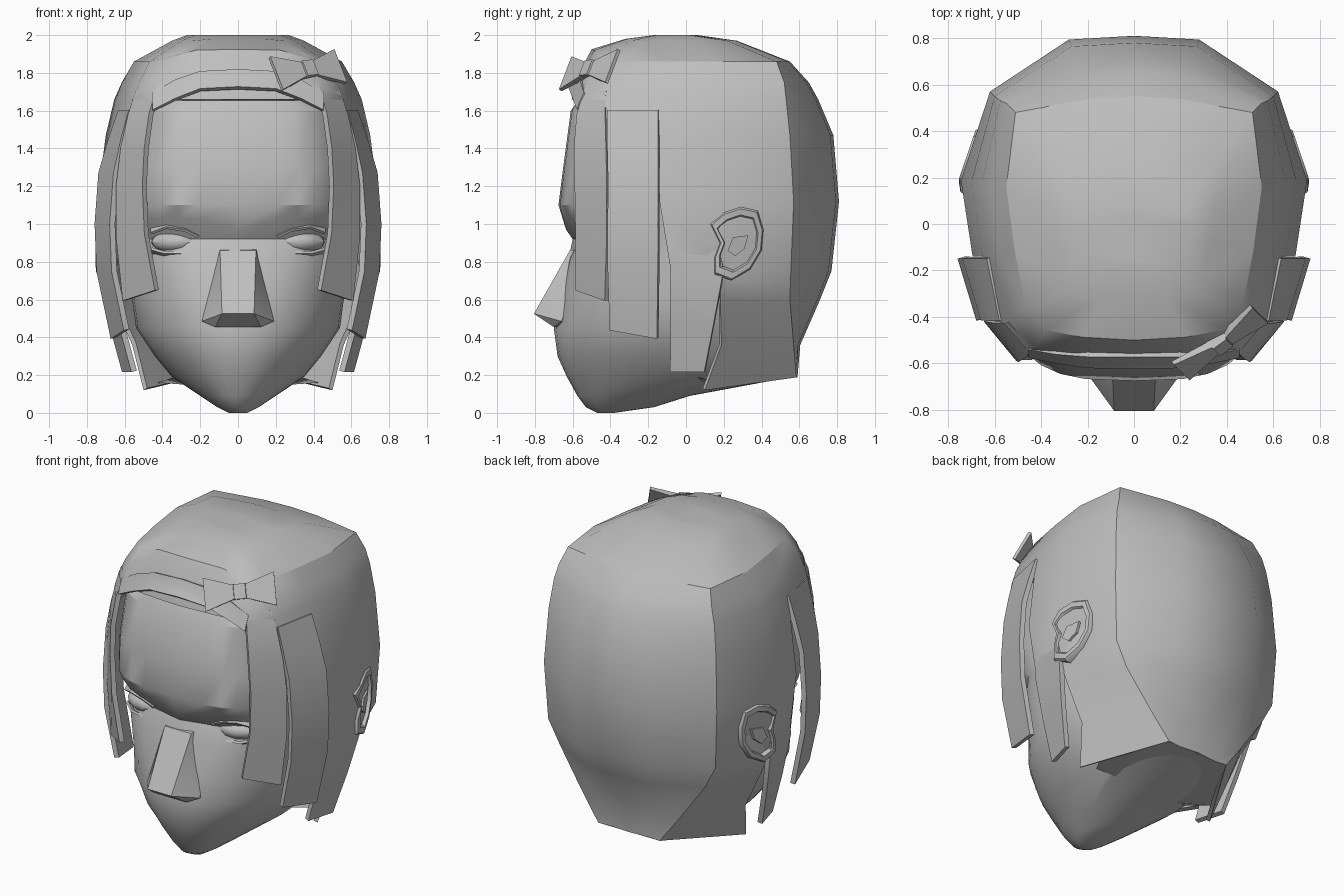
import bpy, bmesh, math
from mathutils import Matrix, Vector

if "Cube" in bpy.data.objects:
    bpy.data.objects.remove(bpy.data.objects["Cube"])

grey = bpy.data.materials.new("plain_grey")
grey.diffuse_color = (0.52, 0.52, 0.52, 1)
grey.use_nodes = True
grey.node_tree.nodes["Principled BSDF"].inputs["Base Color"].default_value = grey.diffuse_color


def finish(name, bm, mirror=False, thick=0.0, offset=0.0):
    bmesh.ops.remove_doubles(bm, verts=bm.verts, dist=0.0005)
    bmesh.ops.recalc_face_normals(bm, faces=bm.faces)
    me = bpy.data.meshes.new(name)
    bm.to_mesh(me)
    bm.free()
    me.materials.append(grey)
    ob = bpy.data.objects.new(name, me)
    bpy.context.collection.objects.link(ob)
    if mirror:
        ob.modifiers.new("mirror", 'MIRROR')
    if thick:
        m = ob.modifiers.new("thick", 'SOLIDIFY')
        m.thickness, m.offset = thick, offset
    return ob


def grid(name, rows, closed=False, caps=False, keep=lambda r, c: True, **kw):
    """Skin a list of equal-length point rows."""
    bm = bmesh.new()
    vs = [[bm.verts.new(p) for p in row] for row in rows]
    n = len(rows[0])
    for r in range(len(rows) - 1):
        for c in range(n if closed else n - 1):
            if keep(r, c):
                d = (c + 1) % n
                bm.faces.new((vs[r][c], vs[r][d], vs[r + 1][d], vs[r + 1][c]))
    if caps:
        bm.faces.new(vs[0])
        bm.faces.new(vs[-1])
    bmesh.ops.delete(bm, geom=[v for v in bm.verts if not v.link_faces], context='VERTS')
    return finish(name, bm, **kw)


def hull(name, pts, mirror=False):
    bm = bmesh.new()
    for p in pts:
        bm.verts.new(p)
    res = bmesh.ops.convex_hull(bm, input=bm.verts)
    bmesh.ops.delete(bm, geom=[g for g in res["geom_interior"] if isinstance(g, bmesh.types.BMVert)],
                     context='VERTS')
    return finish(name, bm, mirror)


# head: superellipse rings (z, half width, front y, back y, squareness)
levels = [(0.0, .05, -.47, -.38, 2), (.03, .11, -.53, -.17, 2), (.09, .20, -.575, .02, 2),
          (.19, .35, -.63, .56, 2), (.3, .44, -.68, .55, 2), (.45, .54, -.70, .58, 2),
          (.6, .56, -.665, .62, 2.1), (.82, .57, -.62, .7, 2.5), (.92, .57, -.60, .72, 2.8),
          (1.0, .58, -.635, .72, 3.1), (1.1, .58, -.675, .72, 3.2), (1.3, .58, -.65, .7, 3.3),
          (1.6, .55, -.61, .65, 3.2), (1.75, .46, -.50, .55, 2.7)]
rows = []
for z, w, yf, yb, n in levels:
    yc = min(-.05, (yf + yb) / 2)
    row = []
    for i in range(32):
        a = 2 * math.pi * i / 32
        s, c = math.sin(a), math.cos(a)
        x = w * math.copysign(abs(s) ** (2 / n), s)
        y = yc + (yf - yc if c > 0 else yb - yc) * abs(c) ** (2 / n)
        zz = z
        if c > 0 and .12 < abs(x) < .52:
            if .87 < z < .97:
                y += .035                   # eye sockets
            elif z == 1.0:
                zz += .03                   # raised brow edge
        elif c > 0 and z == 1.0:
            zz -= .03
        row.append((x, y, zz))
    rows.append(row)
grid("head", rows, closed=True, caps=True)

# underside between jaw and back hair
grid("nape_underside", [[(0, 0, .13), (0, .2, .165), (0, .33, .175), (0, .58, .185)],
                        [(.30, 0, .2), (.43, .2, .16), (.37, .33, .172), (.22, .58, .185)]],
     mirror=True)

# nose
hull("nose", [(s * x, y, z) for s in (-1, 1) for x, y, z in
              ((.095, -.615, .86), (.085, -.805, .525), (.19, -.66, .485), (.12, -.70, .455),
               (.11, -.5, .88), (.13, -.5, .46))])

# eyes and lids
bm = bmesh.new()
bmesh.ops.create_uvsphere(bm, u_segments=12, v_segments=8, radius=1,
                          matrix=Matrix.Translation((.335, -.47, .905)) @ Matrix.Rotation(.3, 4, 'Z')
                          @ Matrix.Diagonal((.13, .085, .06, 1)))
finish("eyes", bm, mirror=True)
grid("upper_eyelids", [[(.21, -.57, .93), (.28, -.58, .965), (.38, -.56, .98), (.46, -.50, .95)],
                       [(.21, -.51, .96), (.28, -.51, 1.01), (.38, -.49, 1.03), (.46, -.45, .99)]],
     mirror=True, thick=.015)
grid("lower_eyelids", [[(.21, -.56, .87), (.29, -.56, .85), (.39, -.535, .85), (.46, -.48, .87)],
                       [(.21, -.51, .85), (.29, -.51, .82), (.39, -.47, .82), (.46, -.44, .85)]],
     mirror=True, thick=.015)

# hair cap: half rings (z, half width, front y, back y, corner x, corner y)
rings = [(2.0, .27, -.17, .06, .22, .04), (1.97, .35, -.32, .27, .33, .22),
         (1.86, .55, -.50, .55, .51, .48), (1.75, .615, -.575, .65, .55, .52),
         (1.66, .655, -.605, .70, .575, .53), (1.47, .70, -.6, .78, .60, .55),
         (1.12, .745, -.58, .81, .62, .57), (.75, .735, -.58, .77, .60, .555),
         (.6, .67, -.58, .71, .52, .55), (.36, .56, -.58, .605, .35, .57),
         (.17, .50, -.58, .59, .22, .585)]
rows = []
for z, w, yf, yb, x6, y6 in rings:
    k, f = w / .74, yf / -.58
    row = [(0, yf, z), (.30 * k, -.565 * f, z), (.51 * k, -.53 * f, z), (.63 * k, -.41 * f, z),
           (.69 * k, (-.14 if z > 1 else -.08) * min(f, 1), z), (w, y6 * .33, z), (x6, y6, z),
           (min(.28 * yb / .81, x6 * .6), yb * .98, z), (0, yb, z)]
    lift = {1.86: (.065, .06, .02), 1.75: (.03, .03, .01), 1.97: (.01, .01, 0)}.get(z, (0, 0, 0))
    row[:3] = [(x, y, h + d) for (x, y, h), d in zip(row, lift)]   # crown arches at the front
    if z < .3:
        row[5] = (w, .1, z)
        row = [(x, y, .12 + .14 * max(0, y - .1)) for x, y, _ in row]
    rows.append(row)
rows.insert(0, [(0, y, z) for x, y, z in rows[0]])
last_row = [5, 5, 5, 6, 8, 99, 99, 99]       # how far down each column reaches
grid("hair_cap", rows, keep=lambda r, c: r < last_row[c], mirror=True, thick=.025, offset=-1)


# side locks: rows of (front x, front y, front z, back x, back y, back z)
def lock(name, data):
    grid(name, [[d[:3], d[3:]] for d in data], mirror=True, thick=.03)


lock("face_locks", [(.425, -.53, 1.70, .53, -.415, 1.70), (.46, -.57, 1.58, .57, -.42, 1.58),
                    (.485, -.585, 1.4, .61, -.415, 1.4), (.495, -.58, 1.2, .635, -.41, 1.2),
                    (.485, -.575, .95, .635, -.41, .93), (.43, -.575, .65, .60, -.42, .595)])
lock("temple_locks", [(.565, -.415, 1.60, .62, -.145, 1.60), (.605, -.415, 1.45, .672, -.145, 1.45),
                      (.645, -.41, 1.27, .725, -.145, 1.27),
                      (.665, -.41, 1.0, .745, -.145, 1.0), (.655, -.41, .75, .735, -.145, .75),
                      (.59, -.40, .44, .66, -.15, .395)])
lock("ear_locks", [(.67, -.08, 1.0, .715, .16, 1.0), (.68, -.08, .75, .73, .2, .75),
                   (.62, -.08, .48, .67, .15, .48), (.55, -.08, .22, .60, .1, .22)])

# fringe: layer above the forehead
grid("fringe", [[(0, -.56, 1.815), (.2, -.56, 1.805), (.33, -.55, 1.76), (.45, -.53, 1.69)],
                [(0, -.585, 1.76), (.2, -.58, 1.75), (.33, -.57, 1.70), (.45, -.555, 1.64)],
                [(0, -.615, 1.72), (.2, -.61, 1.71), (.33, -.59, 1.66), (.45, -.565, 1.60)]],
     mirror=True, thick=.025)


# ears: outline raised from the head side, with a sunken centre
def side_x(y):
    return .735 - .34 * max(0, y - .19) - .15 * max(0, .19 - y)


outline = [(.13, 1.0), (.2, 1.06), (.29, 1.09), (.38, 1.07), (.41, .97), (.40, .86),
           (.34, .76), (.24, .70), (.15, .735), (.15, .82), (.18, .9)]
cy, cz = .28, .9
ear = []
for scale, out in ((1, -.04), (1, .008), (.95, .02), (.78, .02), (.72, -.002), (.1, .0)):
    ear.append([(side_x(cy + (y - cy) * scale) + out, cy + (y - cy) * scale, cz + (z - cz) * scale)
                for y, z in outline])
grid("ears", ear, closed=True, caps=True, mirror=True)
hull("ear_folds", [(side_x(y) + o, y, z) for o in (-.01, .015) for y, z in
                   ((.22, .86), (.26, .83), (.31, .87), (.33, .94), (.25, .93))], mirror=True)

# bow: two flared wings and a knot
place = (Matrix.Translation((.37, -.51, 1.815)) @ Matrix.Rotation(math.radians(33), 4, 'Z')
         @ Matrix.Rotation(math.radians(-28), 4, 'X') @ Matrix.Rotation(math.radians(-6), 4, 'Y'))


def placed(pts):
    return [place @ Vector(p) for p in pts]


for side, label in ((-1, "left"), (1, "right")):
    hull("bow_wing_" + label, placed([(side * u, t, v * s) for s in (-1, 1)
                                      for u, v, t in ((.03, .04, -.02), (.03, .04, .015),
                                                      (.21, .1, -.01), (.21, .1, .01))]))
hull("bow_knot", placed([(u * a, t, v * b) for a in (-1, 1) for b in (-1, 1)
                         for u, v, t in ((.035, .045, -.03), (.045, .045, .02))]))

# bake modifiers, crease the crown edge and shade
bpy.ops.object.select_all(action='SELECT')
bpy.context.view_layer.objects.active = bpy.data.objects["head"]
bpy.ops.object.convert(target='MESH')
cap = bpy.data.objects["hair_cap"].data
for e in cap.edges:
    if all(abs(cap.vertices[i].co.z - 1.86) < .002 for i in e.vertices):
        e.use_edge_sharp = True
bpy.ops.object.shade_smooth_by_angle(angle=math.radians(32))
